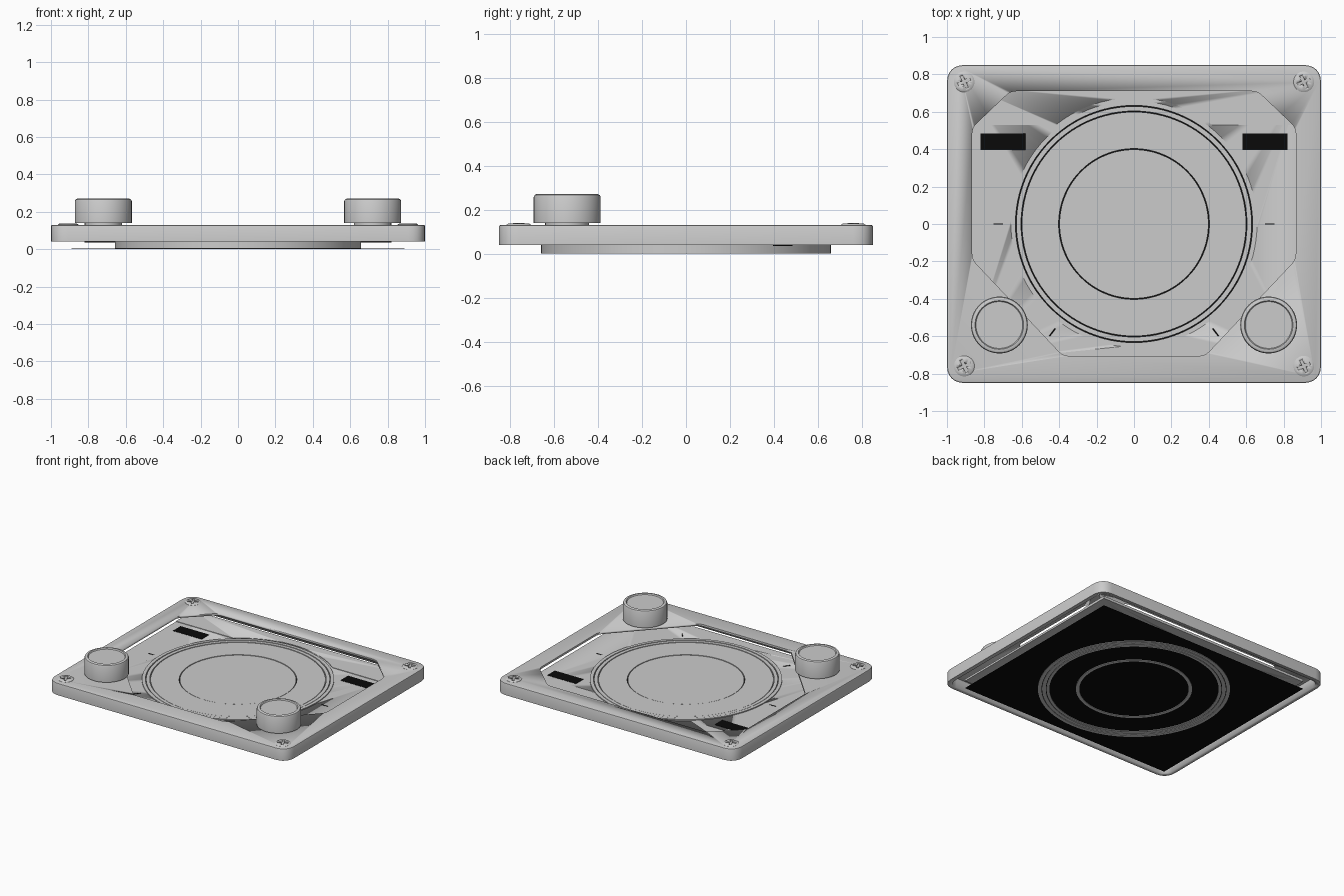
import bpy, bmesh, math
from mathutils import Vector, Matrix

cube = bpy.data.objects.get("Cube")
if cube:
    bpy.data.objects.remove(cube, do_unlink=True)


def material(name, v):
    m = bpy.data.materials.new(name)
    m.use_nodes = True
    m.diffuse_color = (v, v, v, 1)
    m.node_tree.nodes["Principled BSDF"].inputs["Base Color"].default_value = (v, v, v, 1)
    return m


GREY = material("light_grey", 0.6)
BLACK = material("black", 0.003)


def finish(bm, name, mat):
    bmesh.ops.recalc_face_normals(bm, faces=bm.faces)
    me = bpy.data.meshes.new(name)
    bm.to_mesh(me)
    bm.free()
    ob = bpy.data.objects.new(name, me)
    bpy.context.collection.objects.link(ob)
    me.materials.append(mat)
    bpy.ops.object.select_all(action="DESELECT")
    bpy.context.view_layer.objects.active = ob
    ob.select_set(True)
    bpy.ops.object.shade_smooth_by_angle(angle=math.radians(35))
    return ob


def rounded(points, radius, steps=6):
    """Round every corner of a polygon with a quadratic arc."""
    out = []
    for i, p in enumerate(points):
        p, a, b = Vector(p), Vector(points[i - 1]), Vector(points[(i + 1) % len(points)])
        s, e = p + (a - p).normalized() * radius, p + (b - p).normalized() * radius
        for k in range(steps + 1):
            t = k / steps
            out.append(s * (1 - t) ** 2 + p * (2 * t * (1 - t) * 0.9 + 0.0) + e * t ** 2
                       + (s + e) * (0.1 * t * (1 - t)))
    return out


def rect(hx, hy, cx=0, cy=0):
    return [(cx - hx, cy - hy), (cx + hx, cy - hy), (cx + hx, cy + hy), (cx - hx, cy + hy)]


def prism(name, outline, z0, z1, mat=GREY, bevel=0):
    bm = bmesh.new()
    face = bm.faces.new([bm.verts.new((x, y, z0)) for x, y in outline])
    ext = bmesh.ops.extrude_face_region(bm, geom=[face])
    top = [g for g in ext["geom"] if isinstance(g, bmesh.types.BMVert)]
    bmesh.ops.translate(bm, verts=top, vec=(0, 0, z1 - z0))
    if bevel:
        edges = [e for e in bm.edges if all(v in top for v in e.verts)]
        bmesh.ops.bevel(bm, geom=edges, offset=bevel, segments=2, profile=0.5, affect="EDGES")
    return finish(bm, name, mat)


def lathe(name, profile, x=0, y=0, sides=96, mat=GREY, closed=False):
    """Spin a (radius, height) profile round the vertical axis."""
    bm = bmesh.new()
    verts = [bm.verts.new((r, 0, z)) for r, z in profile]
    edges = [bm.edges.new(p) for p in zip(verts, verts[1:])]
    if closed:
        edges.append(bm.edges.new((verts[-1], verts[0])))
    bmesh.ops.spin(bm, geom=verts + edges, cent=(0, 0, 0), axis=(0, 0, 1),
                   angle=math.tau, steps=sides, use_duplicate=False)
    bmesh.ops.remove_doubles(bm, verts=bm.verts, dist=1e-5)
    bmesh.ops.translate(bm, verts=bm.verts, vec=(x, y, 0))
    return finish(bm, name, mat)


def ring(name, r0, r1, z0, z1):
    return lathe(name, [(r0, z0), (r1, z0), (r1, z1), (r0, z1)], closed=True)


def cut(ob, cutter):
    bpy.context.view_layer.objects.active = ob
    mod = ob.modifiers.new("cut", "BOOLEAN")
    mod.operation, mod.object, mod.solver = "DIFFERENCE", cutter, "EXACT"
    bpy.ops.object.modifier_apply(modifier=mod.name)
    bpy.data.objects.remove(cutter, do_unlink=True)


def circle(r, n=96):
    return [(r * math.cos(math.tau * i / n), r * math.sin(math.tau * i / n)) for i in range(n)]


# Hollow cover with an eight-sided window
half = [(0.38, -0.705), (0.865, -0.19), (0.865, 0.515), (0.66, 0.71)]
window = half + [(-x, y) for x, y in reversed(half)]
cover = prism("cover", rounded(rect(1, 0.85), 0.09), 0.04, 0.13, bevel=0.008)
cut(cover, prism("cavity", rounded(rect(0.97, 0.82), 0.07), 0, 0.115))
cut(cover, prism("window", rounded(window, 0.03, 4), 0, 0.2))

# Recessed panel with a dial hole, and its raised rear strip
panel = prism("panel", rect(0.89, 0.74), 0.06, 0.075)
cut(panel, prism("dial_hole", circle(0.645), 0, 0.2))
strip = prism("rear_strip", rect(0.89, 0.105, 0, 0.635), 0.075, 0.079)
cut(strip, prism("strip_hole", circle(0.675), 0, 0.2))

# Black backing sheet
prism("backing_sheet", rect(0.89, 0.74), 0.004, 0.005, BLACK)

# Dial: two thin rings, a wide ring and a centre disc, with narrow gaps
ring("dial_outer_ring", 0.634, 0.658, 0, 0.082)
ring("dial_middle_ring", 0.604, 0.629, 0, 0.08)
lathe("dial_face", [(0.58, 0), (0.599, 0), (0.599, 0.078), (0.403, 0.078), (0.403, 0.06), (0.58, 0.06)],
      closed=True)
lathe("dial_centre", [(0, 0.06), (0.375, 0.06), (0.375, 0), (0.398, 0), (0.398, 0.076), (0, 0.076)])

# Tick marks round the dial
for i, deg in enumerate((0, 180, -53, -127)):
    tick = prism(f"tick_{i + 1}", rect(0.025, 0.003, 0.725, 0), 0.075, 0.077, BLACK)
    tick.data.transform(Matrix.Rotation(math.radians(deg), 4, "Z"))

for sx, side in ((1, "left"), (-1, "right")):
    # Display windows and their housings
    prism(f"display_housing_{side}", rect(0.12, 0.045, sx * 0.7, 0.44), 0.035, 0.06, BLACK)
    prism(f"display_{side}", rect(0.12, 0.045, sx * 0.7, 0.44), 0.075, 0.077, BLACK)

    # Knobs with a shallow dished top, on short shafts
    kx, ky = sx * 0.72, -0.54
    lathe(f"knob_{side}", [(0, 0.14), (0.152, 0.14), (0.152, 0.258), (0.148, 0.266), (0.14, 0.27),
                           (0.13, 0.27), (0.125, 0.262), (0, 0.262)], kx, ky, 64)
    lathe(f"knob_shaft_{side}", [(0, 0.12), (0.1, 0.12), (0.1, 0.141), (0, 0.141)], kx, ky, 32)

    # Cross-head screws in the corners
    for sy, end in ((1, "back"), (-1, "front")):
        x, y = sx * 0.908, sy * 0.76
        screw = lathe(f"screw_{end}_{side}", [(0, 0.12), (0.055, 0.12), (0.055, 0.131),
                                              (0.046, 0.137), (0, 0.139)], x, y, 32)
        for turn in (25, 115):
            slot = prism("slot", rect(0.036, 0.008), 0.128, 0.2)
            slot.data.transform(Matrix.Translation((x, y, 0))
                                @ Matrix.Rotation(math.radians(turn), 4, "Z"))
            cut(screw, slot)
